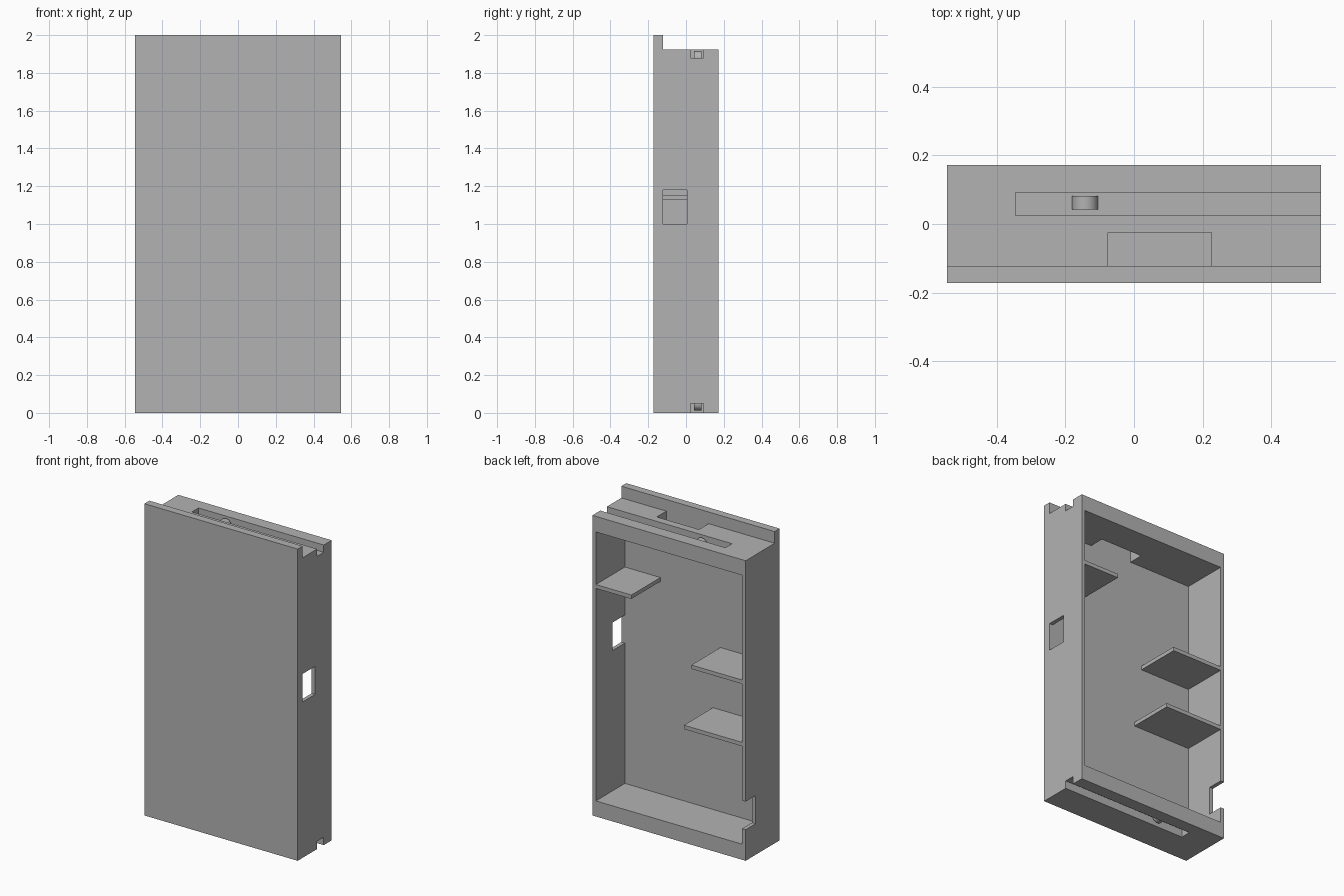
import bpy
import math

if "Cube" in bpy.data.objects:
    bpy.data.objects.remove(bpy.data.objects["Cube"], do_unlink=True)

grey = bpy.data.materials.new("plain grey")
grey.use_nodes = True
colour = (0.45, 0.45, 0.45, 1)
grey.diffuse_color = colour
grey.node_tree.nodes["Principled BSDF"].inputs["Base Color"].default_value = colour

# Main sizes
W, D, H = 0.544, 0.172, 2.0      # half width, half depth, height
TOP = 1.925                      # top of the case behind the front panel
WALL = 0.025                     # side wall and shelf thickness
PANEL = -0.122                   # inner face of the front panel
OUT = 0.1                        # overshoot of cutters past the surface


def box(name, x, y, z):
    """Box given by its (low, high) range on each axis."""
    ranges = (x, y, z)
    bpy.ops.mesh.primitive_cube_add(size=1, location=[(a + b) / 2 for a, b in ranges])
    ob = bpy.context.object
    ob.name = name
    ob.scale = [b - a for a, b in ranges]
    bpy.ops.object.transform_apply(location=False, rotation=False, scale=True)
    ob.data.materials.append(grey)
    return ob


def cut(target, name, x, y, z):
    """Subtract a box from the target and discard the cutter."""
    cutter = box(name, x, y, z)
    cutter.hide_render = True
    mod = target.modifiers.new(name, "BOOLEAN")
    mod.operation = "DIFFERENCE"
    mod.solver = "EXACT"
    mod.object = cutter
    bpy.context.view_layer.objects.active = target
    bpy.ops.object.modifier_apply(modifier=mod.name)
    bpy.data.objects.remove(cutter, do_unlink=True)


# Case with a taller front panel and an open back
case = box("case", (-W, W), (-D, D), (0, H))
cut(case, "top_step", (-W - OUT, W + OUT), (PANEL, D + OUT), (TOP, H + OUT))
cut(case, "cavity", (-W + WALL, W - WALL), (PANEL, D + OUT), (0.1, 1.825))

# Rail grooves in the top and bottom, open on the left side
groove_y = (0.025, 0.092)
cut(case, "top_groove", (-0.345, W + OUT), groove_y, (TOP - 0.047, TOP + OUT))
cut(case, "bottom_groove", (-0.345, W + OUT), groove_y, (-OUT, 0.05))

# Openings: top slot, left window, right cable notch
cut(case, "top_slot", (-0.075, 0.225), (PANEL, -0.025), (1.8, TOP + OUT))
cut(case, "left_window", (W - 2 * WALL, W + OUT), (PANEL, 0.004), (1.0, 1.18))
cut(case, "right_notch", (-W - OUT, -W + 2 * WALL), (0.072, D + OUT), (0.2, 0.38))

# Inner shelves, each given by its x range and top height
for name, x, top in (
    ("upper_left_shelf", (0.267, W - WALL), 1.488),
    ("middle_right_shelf", (-W + WALL, -0.159), 1.153),
    ("lower_right_shelf", (-W + WALL, -0.106), 0.753),
):
    box(name, x, (PANEL, D), (top - WALL, top))

# Rounded catches on the groove floors
for name, z in (("top_catch", TOP - 0.047), ("bottom_catch", 0.05)):
    bpy.ops.mesh.primitive_cylinder_add(
        vertices=48, radius=0.0375, depth=0.04,
        location=(-0.1425, 0.062, z), rotation=(math.pi / 2, 0, 0))
    catch = bpy.context.object
    catch.name = name
    catch.data.materials.append(grey)
    bpy.ops.object.shade_smooth_by_angle(angle=math.radians(30))
